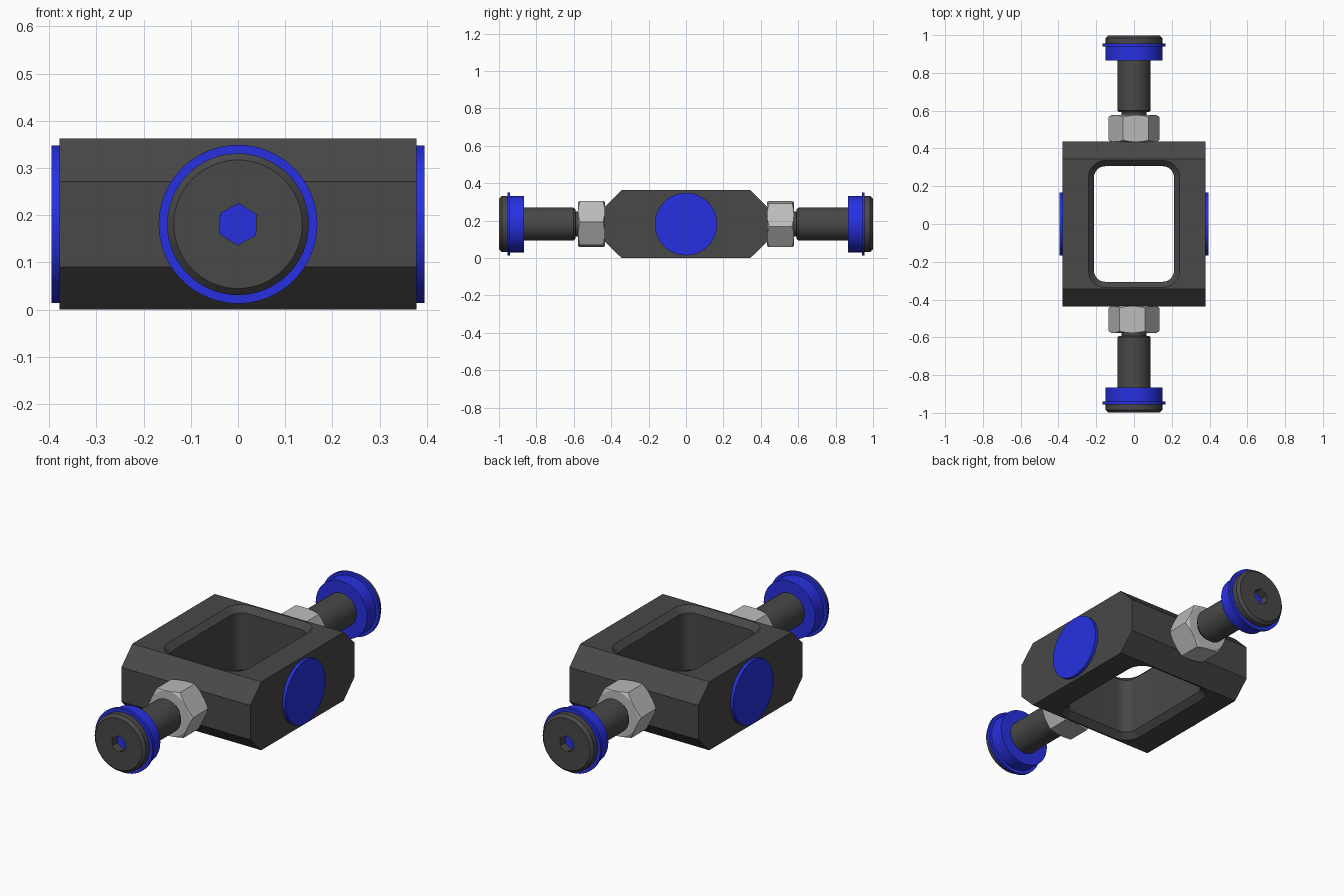
import bpy, bmesh
from math import pi, cos, sin, radians

if "Cube" in bpy.data.objects:
    bpy.data.objects.remove(bpy.data.objects["Cube"])

ZC = 0.181  # height of the axle line


def material(name, rgb):
    m = bpy.data.materials.new(name)
    m.diffuse_color = (*rgb, 1)
    m.use_nodes = True
    m.node_tree.nodes["Principled BSDF"].inputs["Base Color"].default_value = m.diffuse_color
    return m


DARK = material("dark_grey", (0.065, 0.065, 0.065))
BLUE = material("blue", (0.02, 0.03, 0.75))
STEEL = material("steel", (0.5, 0.5, 0.5))


def loft(name, rings, mat=None):
    """Closed solid skinned through equal-length rings of points."""
    bm = bmesh.new()
    loops = [[bm.verts.new(p) for p in ring] for ring in rings]
    n = len(loops[0])
    for a, b in zip(loops, loops[1:]):
        for i in range(n):
            j = (i + 1) % n
            bm.faces.new((a[i], a[j], b[j], b[i]))
    bm.faces.new(loops[0])
    bm.faces.new(loops[-1])
    bmesh.ops.recalc_face_normals(bm, faces=bm.faces[:])
    me = bpy.data.meshes.new(name)
    bm.to_mesh(me)
    bm.free()
    ob = bpy.data.objects.new(name, me)
    bpy.context.collection.objects.link(ob)
    if mat:
        me.materials.append(mat)
    return ob


def turned(name, profile, mat=None, n=64, start=0.0):
    """Part turned around the y axle line from (radius, y) pairs."""
    angles = [start + 2 * pi * i / n for i in range(n)]
    return loft(name, [[(r * cos(a), y, ZC + r * sin(a)) for a in angles]
                       for r, y in profile], mat)


def select(ob):
    bpy.ops.object.select_all(action='DESELECT')
    ob.select_set(True)
    bpy.context.view_layer.objects.active = ob


def boolean(ob, tool, op='DIFFERENCE'):
    mod = ob.modifiers.new("bool", 'BOOLEAN')
    mod.operation, mod.object, mod.solver = op, tool, 'EXACT'
    select(ob)
    bpy.ops.object.modifier_apply(modifier=mod.name)
    bpy.data.objects.remove(tool)


def smooth(ob):
    select(ob)
    bpy.ops.object.shade_smooth_by_angle(angle=radians(25))


def rounded_rect(hx, hy, r, z, seg=8):
    pts = []
    for k, (sx, sy) in enumerate([(1, 1), (-1, 1), (-1, -1), (1, -1)]):
        for i in range(seg + 1):
            a = (k + i / seg) * pi / 2
            pts.append((sx * (hx - r) + r * cos(a), sy * (hy - r) + r * sin(a), z))
    return pts


# Frame: chamfered block with a rounded, chamfered window through it
side = [(-0.436, 0.09), (-0.345, 0), (0.345, 0), (0.436, 0.09),
        (0.436, 0.272), (0.345, 0.362), (-0.345, 0.362), (-0.436, 0.272)]
frame = loft("frame_block", [[(x, y, z) for y, z in side] for x in (-0.378, 0.378)], DARK)
window = loft("window_cutter", [
    rounded_rect(0.212 + e, 0.306 + e, 0.06 + e, z)
    for e, z in [(0.04, -0.01), (0, 0.03), (0, 0.332), (0.04, 0.372)]], DARK)
boolean(frame, window)
smooth(frame)

# Blue side discs
for name, angle in (("right_disc", -pi / 2), ("left_disc", pi / 2)):
    disc = turned(name, [(0.167, 0.365), (0.167, 0.395)], BLUE)
    disc.rotation_euler.z = angle
    smooth(disc)

# Hex nut with cone-chamfered ends
nut = turned("hex_nut", [(0.136, 0.434), (0.136, 0.577)], STEEL, 6, radians(-5))
cone = turned("nut_chamfer", [(0.117, 0.434), (0.15, 0.453), (0.15, 0.558), (0.117, 0.577)], STEEL)
boolean(nut, cone, 'INTERSECT')

# Threaded neck and axle shaft
shaft = turned("axle_shaft", [(0.066, 0.56), (0.066, 0.592), (0.08, 0.592),
                              (0.088, 0.602), (0.088, 0.88)], DARK)

# Blue flanged ring behind the cap
ring = turned("flanged_ring", [(0.151, 0.866), (0.151, 0.94), (0.168, 0.94),
                               (0.168, 0.955), (0.14, 0.955)], BLUE)

# End cap with hex socket, the blue ring shows at its bottom
cap = turned("end_cap", [(0.15, 0.9552), (0.15, 0.985), (0.136, 0.999)], DARK)
socket = turned("socket_cutter", [(0.044, 0.94), (0.044, 1.02)], DARK, 6, radians(-28))
boolean(cap, socket)

# Repeat the axle assembly at the front
for part in (nut, shaft, ring, cap):
    smooth(part)
    twin = part.copy()
    twin.name = "front_" + part.name
    part.name = "back_" + part.name
    twin.rotation_euler.z = pi
    bpy.context.collection.objects.link(twin)
